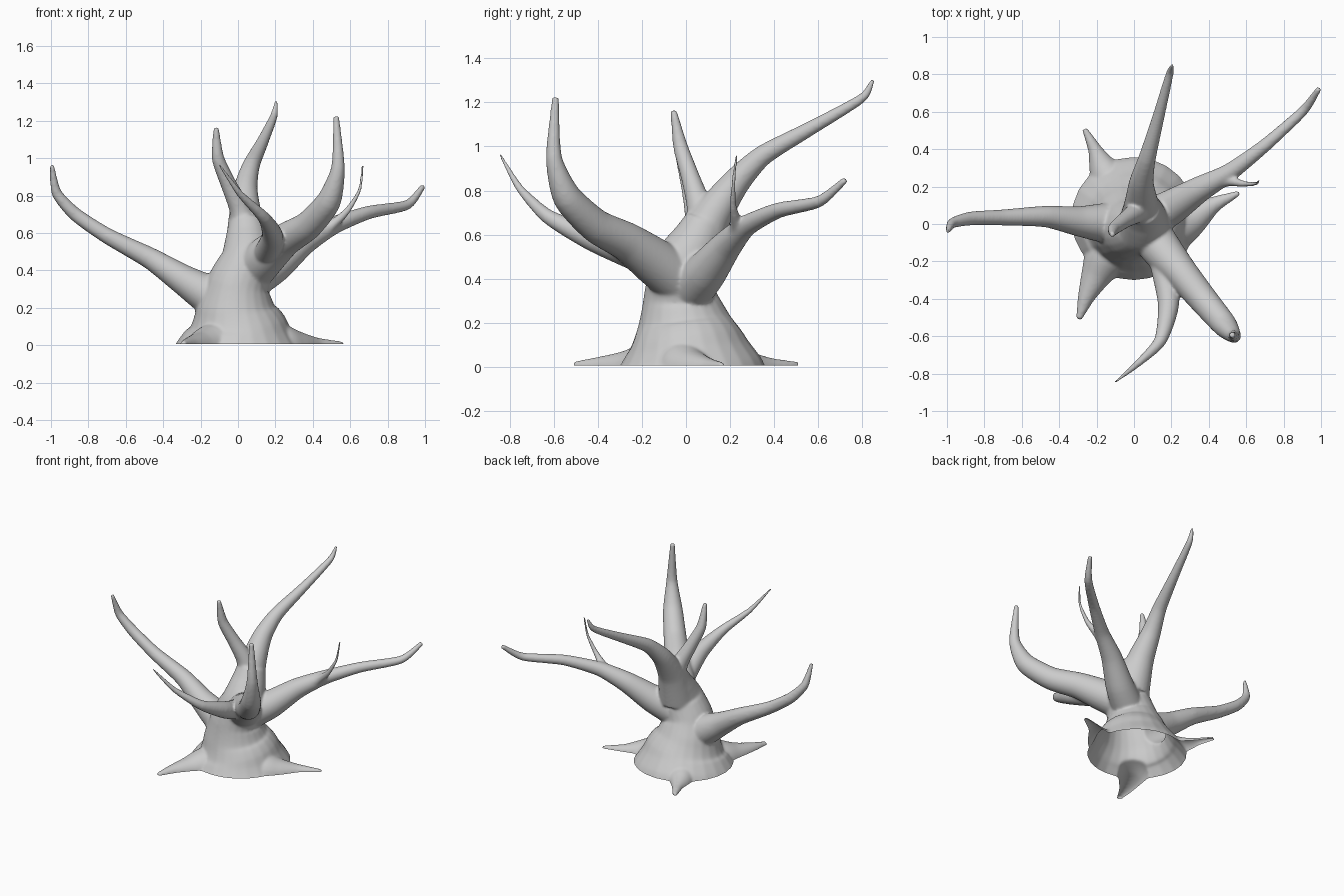
import bpy, bmesh, math
from mathutils import Vector

SIDES = 24
bm = bmesh.new()


def spline(points, steps=5, pull=0.33):
    """Smooth interpolation of (x, y, z, radius) points, slightly angular like wood."""
    p = [Vector(q) for q in points]
    p = [2 * p[0] - p[1]] + p + [2 * p[-1] - p[-2]]
    out = []
    for i in range(1, len(p) - 2):
        a, b, c, d = p[i - 1:i + 3]
        m, n = pull * (c - a), pull * (d - b)
        for s in range(steps):
            t = s / steps
            out.append(b + m * t + (3 * (c - b) - 2 * m - n) * t * t
                       + (2 * (b - c) + m + n) * t ** 3)
    return out + [p[-2]]


def limb(points):
    """Closed tapered tube along a smooth path."""
    path = spline(points)
    pos = [q.to_3d() for q in path]
    rings, side = [], None
    for i, q in enumerate(path):
        tan = (pos[min(i + 1, len(pos) - 1)] - pos[max(i - 1, 0)]).normalized()
        side = tan.orthogonal() if side is None else side - tan * side.dot(tan)
        side.normalize()
        up = tan.cross(side)
        r = max(q[3], 0.008)
        rings.append([bm.verts.new(pos[i] + r * (math.cos(a) * side + math.sin(a) * up))
                      for a in (2 * math.pi * k / SIDES for k in range(SIDES))])
    for lo, hi in zip(rings, rings[1:]):
        for k in range(SIDES):
            j = (k + 1) % SIDES
            bm.faces.new((lo[k], lo[j], hi[j], hi[k]))
    bm.faces.new(rings[0][::-1])
    bm.faces.new(rings[-1])


# Trunk, flaring at the ground
limb([(0, 0.015, -0.06, 0.385), (0, 0.015, 0.0, 0.338), (0, 0.005, 0.1, 0.27),
      (-0.01, -0.01, 0.2, 0.214), (0, -0.025, 0.32, 0.168), (0.05, -0.015, 0.45, 0.145),
      (0.05, 0.05, 0.57, 0.118), (0.045, 0.09, 0.66, 0.095)])

# Roots spreading over the ground
limb([(-0.06, 0.1, 0.0, 0.13), (-0.14, 0.25, -0.01, 0.098), (-0.175, 0.32, -0.01, 0.072),
      (-0.21, 0.4, 0.0, 0.038), (-0.265, 0.51, 0.008, 0.015)])
limb([(-0.06, -0.08, 0.0, 0.15), (-0.16, -0.2, -0.01, 0.115), (-0.205, -0.28, -0.01, 0.083),
      (-0.255, -0.39, 0.0, 0.047), (-0.295, -0.51, 0.008, 0.016)])
limb([(0.1, 0.0, 0.0, 0.16), (0.24, 0.0, -0.015, 0.13), (0.32, 0.035, -0.015, 0.093),
      (0.43, 0.105, -0.005, 0.045), (0.565, 0.167, 0.006, 0.014)])

# Left branch
limb([(0.03, 0, 0.17, 0.12), (-0.15, 0.005, 0.265, 0.108), (-0.3, 0.015, 0.355, 0.08),
      (-0.47, 0.04, 0.465, 0.058), (-0.7, 0.035, 0.585, 0.043), (-0.87, 0.03, 0.7, 0.037),
      (-0.97, 0.005, 0.815, 0.028), (-0.995, -0.04, 0.965, 0.012)])
# Tall back branch
limb([(0.05, 0.03, 0.47, 0.125), (0.04, 0.11, 0.67, 0.092), (0.04, 0.225, 0.835, 0.065),
      (0.07, 0.35, 0.96, 0.047), (0.13, 0.57, 1.085, 0.033), (0.19, 0.8, 1.22, 0.022),
      (0.205, 0.85, 1.305, 0.01)])
# Centre upright branch
limb([(0.05, 0.09, 0.58, 0.09), (0.01, 0.06, 0.73, 0.058), (-0.05, 0.02, 0.86, 0.043),
      (-0.107, -0.025, 1.0, 0.034), (-0.117, -0.057, 1.165, 0.015)])
# Thick front right branch
limb([(0.05, 0.0, 0.37, 0.118), (0.15, -0.14, 0.475, 0.108), (0.255, -0.265, 0.565, 0.089),
      (0.375, -0.41, 0.64, 0.077), (0.485, -0.54, 0.77, 0.066), (0.535, -0.6, 0.95, 0.037),
      (0.525, -0.593, 1.225, 0.016)])
# Front offshoot of the thick branch
limb([(0.14, -0.15, 0.47, 0.07), (0.185, -0.42, 0.58, 0.058), (0.14, -0.625, 0.68, 0.034),
      (0.01, -0.755, 0.81, 0.019), (-0.1, -0.845, 0.965, 0.008)])
# Right rear branch
limb([(0.04, 0.0, 0.33, 0.11), (0.2, 0.09, 0.43, 0.095), (0.35, 0.185, 0.55, 0.07),
      (0.51, 0.275, 0.64, 0.049), (0.7, 0.42, 0.71, 0.036), (0.905, 0.605, 0.75, 0.027),
      (0.99, 0.725, 0.85, 0.016)])
# Twig on the right rear branch
limb([(0.38, 0.2, 0.57, 0.045), (0.5, 0.23, 0.64, 0.03), (0.585, 0.215, 0.72, 0.018),
      (0.65, 0.215, 0.83, 0.011), (0.668, 0.23, 0.965, 0.008)])

bmesh.ops.recalc_face_normals(bm, faces=bm.faces)
mesh = bpy.data.meshes.new("bare_tree")
bm.to_mesh(mesh)
bm.free()
tree = bpy.data.objects.new("bare_tree", mesh)
bpy.context.collection.objects.link(tree)

# Fuse the limbs into one skin and soften the joints
fuse = tree.modifiers.new("fuse", 'REMESH')
fuse.mode = 'VOXEL'
fuse.voxel_size = 0.0075
soften = tree.modifiers.new("soften", 'SMOOTH')
soften.factor = 0.5
soften.iterations = 16
dep = bpy.context.evaluated_depsgraph_get()
skin = bpy.data.meshes.new_from_object(tree.evaluated_get(dep))
tree.modifiers.clear()

# Open the underside at ground level
bm = bmesh.new()
bm.from_mesh(skin)
bmesh.ops.bisect_plane(bm, geom=bm.verts[:] + bm.edges[:] + bm.faces[:], dist=1e-5,
                       plane_co=(0, 0, 0.006), plane_no=(0, 0, 1), clear_inner=True)
# Drop any stray inner shells, keeping the largest piece
seen, best = set(), []
for v in bm.verts:
    if v in seen:
        continue
    seen.add(v)
    stack, piece = [v], []
    while stack:
        u = stack.pop()
        piece.append(u)
        for e in u.link_edges:
            w = e.other_vert(u)
            if w not in seen:
                seen.add(w)
                stack.append(w)
    if len(piece) > len(best):
        best = piece
keep = set(best)
bmesh.ops.delete(bm, geom=[v for v in bm.verts if v not in keep], context='VERTS')
for f in bm.faces:
    f.smooth = True
bm.to_mesh(skin)
bm.free()
tree.data = skin
